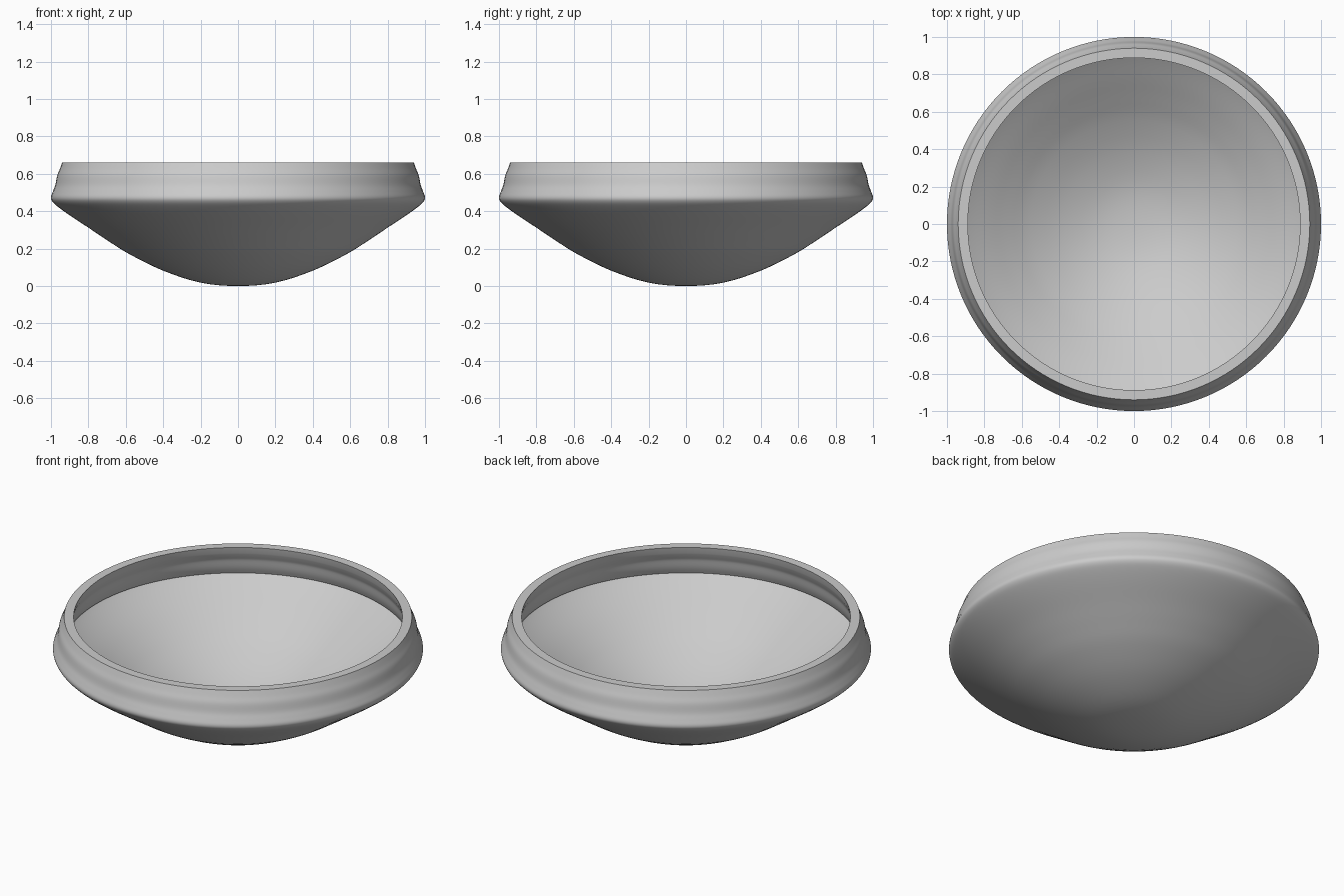
import bpy, bmesh, math
from mathutils import Vector

if "Cube" in bpy.data.objects:
    bpy.data.objects.remove(bpy.data.objects["Cube"], do_unlink=True)

WALL, RIM_Z, SEGMENTS = 0.055, 0.66, 128

# Outer profile as (radius, height), from the base to the rim
OUTER = [(0, 0), (0.2, 0.018), (0.4, 0.082), (0.58, 0.17), (0.7, 0.245),
         (0.8, 0.312), (0.9, 0.378), (0.965, 0.425), (0.993, 0.452),
         (1, 0.475), (0.99, 0.505), (0.977, 0.54), (0.967, 0.59),
         (0.953, 0.625), (0.94, RIM_Z)]


def smooth_path(points, steps=4):
    """Pass a Catmull-Rom curve through the points."""
    p = [Vector(q) for q in points]
    p = [Vector((-p[1].x, p[1].y))] + p + [p[-1] * 2 - p[-2]]
    path = []
    for a, b, c, d in zip(p, p[1:], p[2:], p[3:]):
        for i in range(steps):
            t = i / steps
            path.append(b + (c - a) * t / 2 + (a * 2 - b * 5 + c * 4 - d) * t * t / 2
                        + (b * 3 - a - c * 3 + d) * t ** 3 / 2)
    return path + [p[-2]]


def inset_path(path, distance):
    """Move the profile inwards along its normals."""
    result = []
    for i, point in enumerate(path):
        tangent = (path[min(i + 1, len(path) - 1)] - path[max(i - 1, 0)]).normalized()
        if i == 0:
            tangent = Vector((1, 0))
        result.append(point + Vector((-tangent.y, tangent.x)) * distance)
    result[-1].y = RIM_Z
    # Drop points that fold back where the bulge is tighter than the wall
    clean = [result[0]]
    for point in result[1:]:
        if point.y > clean[-1].y + 0.0005 and point.y <= RIM_Z:
            clean.append(point)
    clean[-1] = result[-1]
    return clean


def lathe(name, profile, material):
    bm = bmesh.new()
    verts = [bm.verts.new((p.x, 0, p.y)) for p in profile]
    edges = [bm.edges.new(pair) for pair in zip(verts, verts[1:])]
    bmesh.ops.spin(bm, geom=verts + edges, axis=(0, 0, 1), cent=(0, 0, 0),
                   angle=math.tau, steps=SEGMENTS)
    bmesh.ops.remove_doubles(bm, verts=bm.verts, dist=0.0001)
    bmesh.ops.recalc_face_normals(bm, faces=bm.faces)
    mesh = bpy.data.meshes.new(name)
    bm.to_mesh(mesh)
    bm.free()
    mesh.materials.append(material)
    obj = bpy.data.objects.new(name, mesh)
    bpy.context.collection.objects.link(obj)
    bpy.context.view_layer.objects.active = obj
    obj.select_set(True)
    bpy.ops.object.shade_smooth_by_angle(angle=math.radians(40))
    return obj


# Plain grey finish
grey = bpy.data.materials.new("light_grey")
grey.use_nodes = True
colour = (0.6, 0.6, 0.6, 1)
grey.diffuse_color = colour
grey.node_tree.nodes["Principled BSDF"].inputs["Base Color"].default_value = colour

# Bowl: outer skin, flat rim and inner skin in one closed profile
bpy.ops.object.select_all(action="DESELECT")
outer = smooth_path(OUTER)
inner = inset_path(outer, WALL)
lathe("bowl", outer + inner[::-1], grey)
